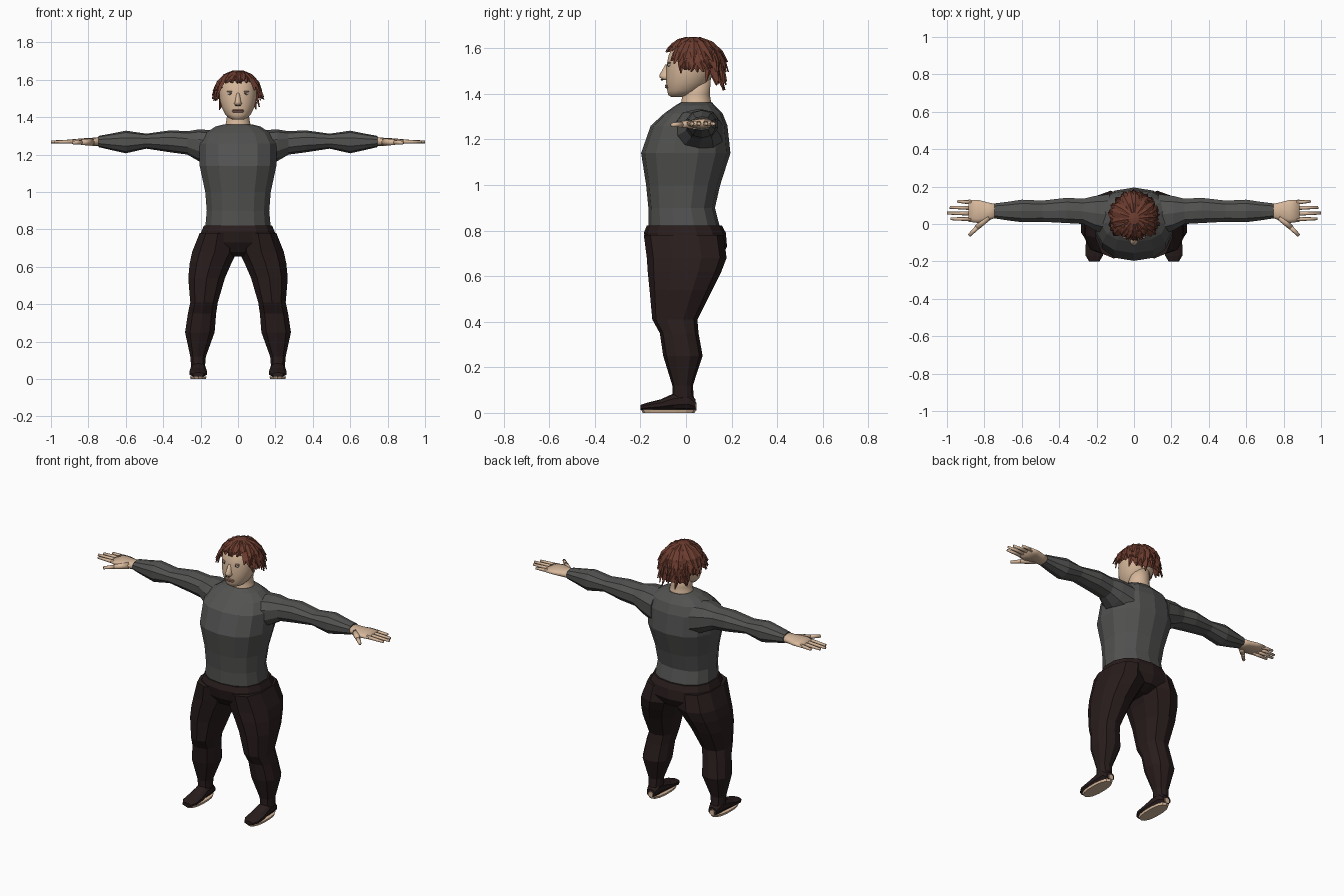
import bpy, bmesh, math, random
from mathutils import Vector, Matrix

random.seed(4)
cube = bpy.data.objects.get("Cube")
if cube:
    bpy.data.objects.remove(cube)


def material(name, r, g, b):
    m = bpy.data.materials.new(name)
    m.use_nodes = True
    m.diffuse_color = (r, g, b, 1)
    bsdf = m.node_tree.nodes["Principled BSDF"]
    bsdf.inputs["Base Color"].default_value = (r, g, b, 1)
    bsdf.inputs["Roughness"].default_value = 0.8
    return m


SKIN = material("skin", 0.68, 0.48, 0.33)
SHIRT = material("grey_shirt", 0.085, 0.085, 0.083)
PANTS = material("dark_trousers", 0.022, 0.012, 0.012)
HAIR = material("auburn_hair", 0.15, 0.045, 0.028)
EYE = material("eye_white", 0.5, 0.45, 0.4)
IRIS = material("iris_brown", 0.06, 0.035, 0.025)
LIPS = material("lips", 0.42, 0.22, 0.16)


def finish(name, bm, mat, mirror=False, smooth=False):
    """Turn a bmesh into a named object."""
    bmesh.ops.recalc_face_normals(bm, faces=bm.faces)
    mesh = bpy.data.meshes.new(name)
    bm.to_mesh(mesh)
    bm.free()
    mesh.materials.append(mat)
    obj = bpy.data.objects.new(name, mesh)
    bpy.context.collection.objects.link(obj)
    if smooth:
        for p in mesh.polygons:
            p.use_smooth = True
    if mirror:
        mod = obj.modifiers.new("mirror", 'MIRROR')
        mod.use_mirror_merge = False
    return obj


def loft(name, axis, sections, mat, sides=10, power=0.85, **kw):
    """Skin rounded rings; a section is (position, u_min, u_max, v_min, v_max)."""
    bm = bmesh.new()
    iu, iv = [i for i in range(3) if i != axis]
    rings = []
    for pos, u0, u1, v0, v1 in sections:
        ring = []
        for k in range(sides):
            a = math.tau * (k + 0.5) / sides
            c, s = math.cos(a), math.sin(a)
            c = math.copysign(abs(c) ** power, c) / math.cos(math.pi / sides) ** power
            s = math.copysign(abs(s) ** power, s)
            co = [pos] * 3
            co[iu] = (u0 + u1) / 2 + (u1 - u0) / 2 * c
            co[iv] = (v0 + v1) / 2 + (v1 - v0) / 2 * s
            ring.append(bm.verts.new(co))
        rings.append(ring)
    for a, b in zip(rings, rings[1:]):
        for k in range(sides):
            j = (k + 1) % sides
            bm.faces.new((a[k], a[j], b[j], b[k]))
    bm.faces.new(rings[0])
    bm.faces.new(rings[-1])
    return finish(name, bm, mat, **kw)


def upright(name, sections, mat, **kw):
    """Loft up z with sections (z, half_width, y_front, y_back)."""
    return loft(name, 2, [(z, -w, w, f, b) for z, w, f, b in sections], mat, **kw)


def finger(name, a, b, r):
    """Tapered round finger between two points."""
    a, b = Vector(a), Vector(b)
    bm = bmesh.new()
    m = Matrix.Translation((a + b) / 2) @ (b - a).to_track_quat('Z', 'Y').to_matrix().to_4x4()
    bmesh.ops.create_cone(bm, cap_ends=True, segments=8, radius1=r, radius2=r * 0.65,
                          depth=(b - a).length, matrix=m)
    finish(name, bm, SKIN, mirror=True, smooth=True)


def blob(name, center, size, mat):
    """Flattened ball mirrored to both sides."""
    bm = bmesh.new()
    m = Matrix.Translation(center) @ Matrix.Diagonal((*size, 1))
    bmesh.ops.create_uvsphere(bm, u_segments=12, v_segments=8, radius=1, matrix=m)
    finish(name, bm, mat, mirror=True, smooth=True)


# Shirt body and sleeves
upright("shirt_body", [
    (0.81, 0.175, -0.165, 0.15), (0.9, 0.167, -0.165, 0.127), (1.0, 0.175, -0.175, 0.15),
    (1.14, 0.205, -0.197, 0.195), (1.26, 0.205, -0.155, 0.182), (1.315, 0.175, -0.095, 0.16),
    (1.35, 0.12, -0.045, 0.125), (1.362, 0.075, -0.025, 0.115)], SHIRT, sides=14)
loft("sleeve", 0, [
    (0.13, -0.06, 0.16, 1.13, 1.33), (0.21, -0.035, 0.15, 1.165, 1.335),
    (0.27, 0, 0.135, 1.2, 1.325), (0.36, 0.005, 0.14, 1.212, 1.33),
    (0.49, 0.012, 0.125, 1.232, 1.312), (0.6, 0.01, 0.13, 1.207, 1.328),
    (0.68, 0.02, 0.118, 1.225, 1.312), (0.745, 0.03, 0.11, 1.24, 1.3)], SHIRT, mirror=True)

# Trousers
upright("trouser_seat", [
    (0.655, 0.1, -0.09, 0.09), (0.68, 0.16, -0.14, 0.155), (0.73, 0.215, -0.172, 0.18),
    (0.79, 0.195, -0.185, 0.175), (0.822, 0.182, -0.172, 0.158)], PANTS, sides=14)
loft("trouser_leg", 2, [
    (0.78, 0.01, 0.205, -0.185, 0.165), (0.68, 0.004, 0.245, -0.172, 0.178),
    (0.62, 0.035, 0.258, -0.168, 0.155), (0.54, 0.07, 0.266, -0.16, 0.115),
    (0.41, 0.108, 0.255, -0.148, 0.05), (0.35, 0.117, 0.268, -0.115, 0.055),
    (0.25, 0.125, 0.283, -0.1, 0.073), (0.12, 0.172, 0.255, -0.06, 0.03),
    (0.06, 0.177, 0.25, -0.06, 0.035)], PANTS, sides=10, mirror=True)

# Feet: dark uppers, bare soles and heel patches
loft("foot_upper", 1, [
    (0.042, 0.185, 0.24, 0.012, 0.06), (0.01, 0.175, 0.25, 0.012, 0.095),
    (-0.055, 0.172, 0.253, 0.012, 0.085), (-0.11, 0.167, 0.258, 0.012, 0.06),
    (-0.17, 0.167, 0.258, 0.012, 0.045), (-0.2, 0.185, 0.24, 0.012, 0.035)], PANTS, mirror=True)
loft("sole", 2, [(0, 0.172, 0.253, -0.19, 0.038), (0.014, 0.168, 0.257, -0.197, 0.044)],
     SKIN, sides=14, mirror=True)
loft("heel_patch", 1, [(0.038, 0.195, 0.228, 0.01, 0.05), (0.046, 0.198, 0.225, 0.01, 0.045)],
     SKIN, sides=6, mirror=True)

# Hands
loft("palm", 0, [
    (0.73, 0.035, 0.105, 1.245, 1.295), (0.78, 0.02, 0.115, 1.247, 1.29),
    (0.83, 0.005, 0.128, 1.253, 1.287), (0.885, 0.012, 0.13, 1.258, 1.282)],
    SKIN, mirror=True, smooth=True)
for label, y0, y1, tip in (("index", 0.026, 0.028, 0.98), ("middle", 0.056, 0.058, 1.0),
                           ("ring", 0.086, 0.089, 0.985), ("little", 0.115, 0.122, 0.945)):
    finger(label + "_finger", (0.87, y0, 1.27), (tip, y1, 1.268), 0.0115)
finger("thumb_base", (0.78, 0.04, 1.267), (0.84, -0.02, 1.266), 0.021)
finger("thumb", (0.83, -0.01, 1.266), (0.882, -0.062, 1.264), 0.0135)

# Neck and head
upright("neck", [(1.34, 0.078, -0.03, 0.118), (1.37, 0.064, -0.02, 0.11),
                 (1.4, 0.06, -0.018, 0.105), (1.47, 0.062, -0.015, 0.11)],
        SKIN, sides=20, power=1, smooth=True)
upright("head", [
    (1.387, 0.025, -0.066, -0.01), (1.395, 0.048, -0.078, 0.03), (1.415, 0.068, -0.083, 0.065),
    (1.45, 0.086, -0.088, 0.1), (1.49, 0.097, -0.087, 0.12), (1.53, 0.1, -0.085, 0.132),
    (1.57, 0.099, -0.077, 0.135), (1.605, 0.085, -0.06, 0.12), (1.635, 0.05, -0.02, 0.085)],
    SKIN, sides=28, power=0.95, smooth=True)

# Face
upright("nose", [(1.46, 0.013, -0.1, -0.06), (1.473, 0.021, -0.116, -0.06),
                 (1.482, 0.016, -0.117, -0.06), (1.53, 0.008, -0.09, -0.06)],
        SKIN, sides=10, power=1, smooth=True)
blob("eye", (0.04, -0.073, 1.527), (0.017, 0.007, 0.008), EYE)
blob("iris", (0.04, -0.078, 1.527), (0.006, 0.004, 0.006), IRIS)
blob("eyelid", (0.04, -0.071, 1.537), (0.021, 0.009, 0.004), LIPS)
blob("nostril", (0.009, -0.105, 1.462), (0.005, 0.006, 0.003), IRIS)
for label, z in (("upper_lip", 1.437), ("lower_lip", 1.429)):
    blob(label, (0.01, -0.083, z), (0.021, 0.01, 0.005), LIPS)


# Hair
def hair_end(phi):
    """Angle from the crown at which the hair stops: short in front, long behind."""
    s = math.sin(phi)
    if s < -0.75:
        return 1.12
    if s < 0.45:
        return 1.12 + min(1, (s + 0.75) / 0.35) * 0.8
    return 1.92 + min(1, (s - 0.45) / 0.3) * 0.6


def hair_point(theta, phi, puff):
    """Dome above the ears, hanging straight down below."""
    half = math.pi / 2
    r = math.sin(min(theta, half)) * puff
    h = math.cos(theta) * puff if theta < half else half - theta
    return Vector((0.113 * r * math.cos(phi), 0.03 + 0.125 * r * math.sin(phi), 1.53 + 0.12 * h))


bm = bmesh.new()
cols, rows = 36, 8
grid = []
for i in range(cols):
    phi = math.tau * i / cols
    end = hair_end(phi) * 0.88
    grid.append([bm.verts.new(hair_point(end * max(j, 0.2) / rows, phi,
                 1 + 0.08 * max(0, end * j / rows - 1.3))) for j in range(rows + 1)])
for i in range(cols):
    a, b = grid[i], grid[(i + 1) % cols]
    for j in range(rows):
        bm.faces.new((a[j], b[j], b[j + 1], a[j + 1]))
bm.faces.new([col[0] for col in grid])
finish("hair_cap", bm, HAIR)

# Layered pointed locks over the cap
bm = bmesh.new()
for start, count in ((0.25, 16), (0.6, 26), (0.95, 34), (1.3, 30)):
    for i in range(count):
        phi = math.tau * (i + random.random() * 0.7) / count
        end = hair_end(phi) * random.uniform(0.88, 1.02)
        if end < start + 0.15:
            continue
        end = min(end, start + 1.25)
        sway = random.uniform(-0.22, 0.22)
        flare = random.uniform(0.1, 0.24) if end > 1.3 else 0.04
        width = random.uniform(0.13, 0.2) / max(0.5, math.sin(min(start, 1.5)))
        ridge, left, right = [], [], []
        for t in (0, 0.35, 0.7, 1):
            theta, mid = start + (end - start) * t, phi + sway * t * t
            puff = 1.0 + 0.03 * math.sin(math.pi * t) + flare * t * t
            w = width * (1 - 0.9 * t ** 2)
            ridge.append(bm.verts.new(hair_point(theta, mid, puff + 0.03)))
            left.append(bm.verts.new(hair_point(theta, mid - w, puff - 0.02)))
            right.append(bm.verts.new(hair_point(theta, mid + w, puff - 0.02)))
        for k in range(3):
            for a, b in ((left, ridge), (ridge, right), (right, left)):
                bm.faces.new((a[k], b[k], b[k + 1], a[k + 1]))
        bm.faces.new((left[-1], ridge[-1], right[-1]))
finish("hair_locks", bm, HAIR)
